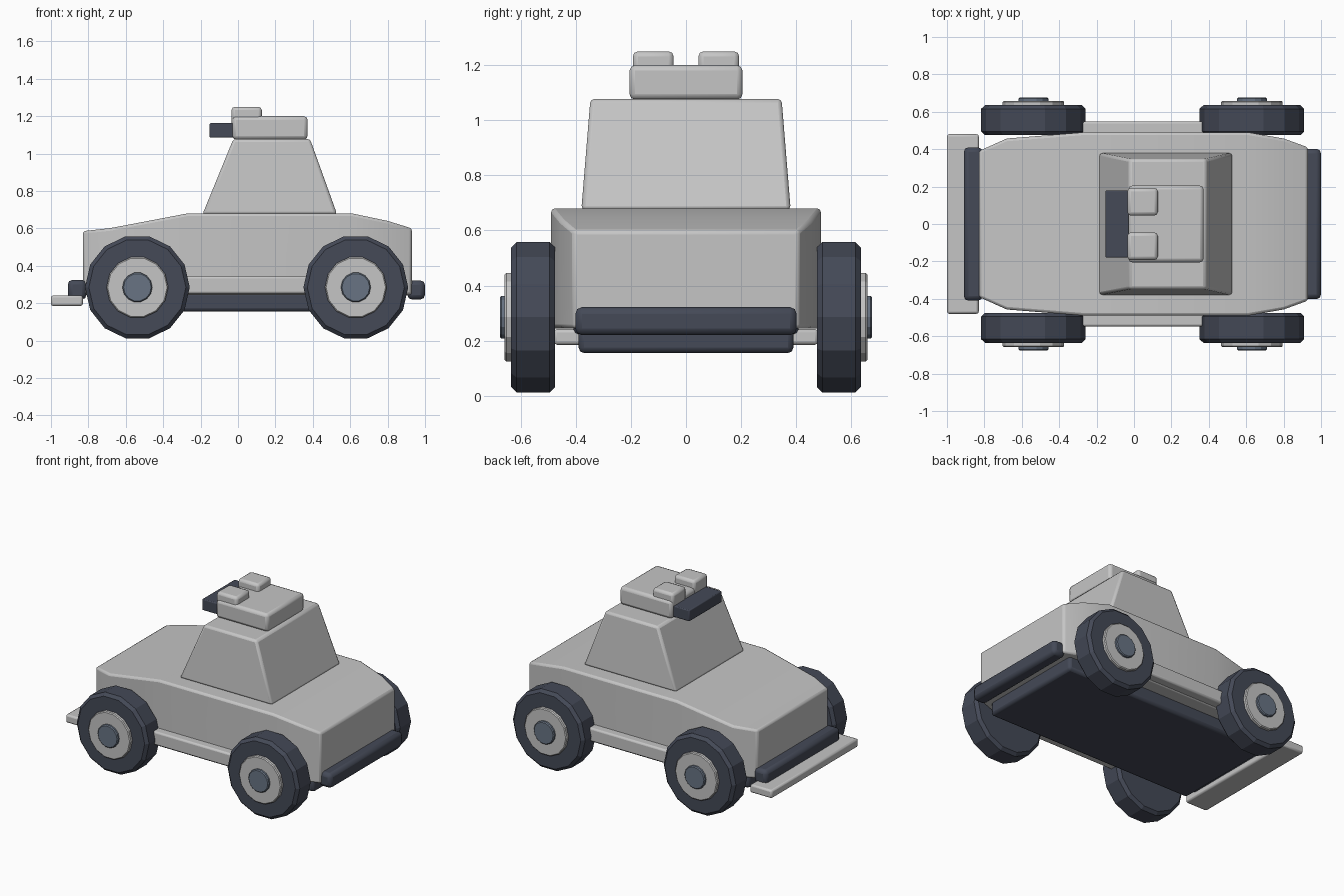
import bpy, bmesh, math

if "Cube" in bpy.data.objects:
    bpy.data.objects.remove(bpy.data.objects["Cube"])


def material(name, rgb):
    m = bpy.data.materials.new(name)
    m.diffuse_color = (*rgb, 1)
    m.use_nodes = True
    m.node_tree.nodes["Principled BSDF"].inputs["Base Color"].default_value = m.diffuse_color
    return m


PAINT = material("light grey paint", (0.56, 0.56, 0.56))
RUBBER = material("dark slate", (0.058, 0.067, 0.095))
STEEL = material("blue grey steel", (0.14, 0.175, 0.23))


def finish(name, bm, mat, bevel=0.0, segments=2):
    """Turn a bmesh into an object with softened edges."""
    bmesh.ops.recalc_face_normals(bm, faces=bm.faces)
    mesh = bpy.data.meshes.new(name)
    bm.to_mesh(mesh)
    bm.free()
    mesh.materials.append(mat)
    ob = bpy.data.objects.new(name, mesh)
    bpy.context.collection.objects.link(ob)
    if bevel:
        mod = ob.modifiers.new("soft edges", "BEVEL")
        mod.width = bevel
        mod.segments = segments
        mod.limit_method = "ANGLE"
        mod.angle_limit = math.radians(35)
    bpy.ops.object.select_all(action="DESELECT")
    ob.select_set(True)
    bpy.context.view_layer.objects.active = ob
    bpy.ops.object.shade_smooth_by_angle(angle=math.radians(30))
    return ob


def loft(name, rings, mat, bevel):
    """Skin a list of equal-length point rings and cap both ends."""
    bm = bmesh.new()
    loops = [[bm.verts.new(p) for p in ring] for ring in rings]
    n = len(loops[0])
    for a, b in zip(loops, loops[1:]):
        for i in range(n):
            bm.faces.new((a[i], a[(i + 1) % n], b[(i + 1) % n], b[i]))
    bm.faces.new(loops[0])
    bm.faces.new(loops[-1])
    return finish(name, bm, mat, bevel)


def rect(x0, x1, y0, y1, z):
    return [(x0, y0, z), (x1, y0, z), (x1, y1, z), (x0, y1, z)]


def box(name, x, y, z, mat, bevel=0.015):
    return loft(name, [rect(*x, *y, z[0]), rect(*x, *y, z[1])], mat, bevel)


def disc(name, x, z, r, y0, y1, sides, mat, bevel):
    """Faceted cylinder along y, with flats at top and bottom."""
    ring = [(x + r * math.cos(math.tau * i / sides), z + r * math.sin(math.tau * i / sides))
            for i in range(sides)]
    bm = bmesh.new()
    a, b = ([bm.verts.new((px, y, pz)) for px, pz in ring] for y in (y0, y1))
    for i in range(sides):
        j = (i + 1) % sides
        bm.faces.new((a[i], a[j], b[j], b[i]))
    caps = [bm.faces.new(a), bm.faces.new(b)]
    # chamfer only the two rims
    rims = list({e for f in caps for e in f.edges})
    bmesh.ops.bevel(bm, geom=rims, offset=bevel, segments=1, affect="EDGES")
    ob = finish(name, bm, mat)
    ob.data.shade_flat()
    return ob


# Body: cross-sections along x given as (x, half width, top height)
sections = [(-0.83, 0.39, 0.585), (-0.68, 0.457, 0.602), (-0.27, 0.49, 0.68),
            (0.61, 0.49, 0.68), (0.80, 0.457, 0.64), (0.93, 0.41, 0.60)]
loft("body", [[(x, -w, 0.245), (x, w, 0.245), (x, w, h), (x, -w, h)]
              for x, w, h in sections], PAINT, 0.014)

# Cabin
loft("cabin", [rect(-0.19, 0.53, -0.38, 0.38, 0.675),
               rect(-0.025, 0.385, -0.347, 0.347, 1.078)], PAINT, 0.015)

# Roof unit with two lumps and a dark front block
box("roof_box", (-0.03, 0.372), (-0.205, 0.205), (1.075, 1.20), PAINT, 0.02)
box("roof_front_block", (-0.152, -0.02), (-0.18, 0.18), (1.085, 1.163), RUBBER, 0.006)
for s, side in ((-1, "near"), (1, "far")):
    box("roof_lump_" + side, (-0.035, 0.127), sorted((s * 0.045, s * 0.193)),
        (1.15, 1.25), PAINT, 0.018)

# Underside, bumpers and front plate
box("chassis", (-0.76, 0.86), (-0.39, 0.39), (0.155, 0.26), RUBBER, 0.02)
box("front_bumper", (-0.91, -0.81), (-0.41, 0.41), (0.22, 0.325), RUBBER, 0.025)
box("rear_bumper", (0.905, 1.0), (-0.402, 0.402), (0.22, 0.322), RUBBER, 0.025)
box("front_plate", (-1.0, -0.83), (-0.48, 0.48), (0.185, 0.242), PAINT, 0.012)

# Side sills and wheels
for s, side in ((-1, "near"), (1, "far")):
    box("sill_" + side, (-0.40, 0.50), sorted((s * 0.44, s * 0.548)),
        (0.25, 0.345), PAINT, 0.012)
    for x, end in ((-0.538, "front"), (0.63, "rear")):
        tag = "_" + end + "_" + side
        disc("tyre" + tag, x, 0.285, 0.28, s * 0.475, s * 0.635, 14, RUBBER, 0.02)
        disc("hub" + tag, x, 0.285, 0.165, s * 0.62, s * 0.658, 14, PAINT, 0.006)
        disc("hub_cap" + tag, x, 0.285, 0.08, s * 0.64, s * 0.676, 14, STEEL, 0.006)
